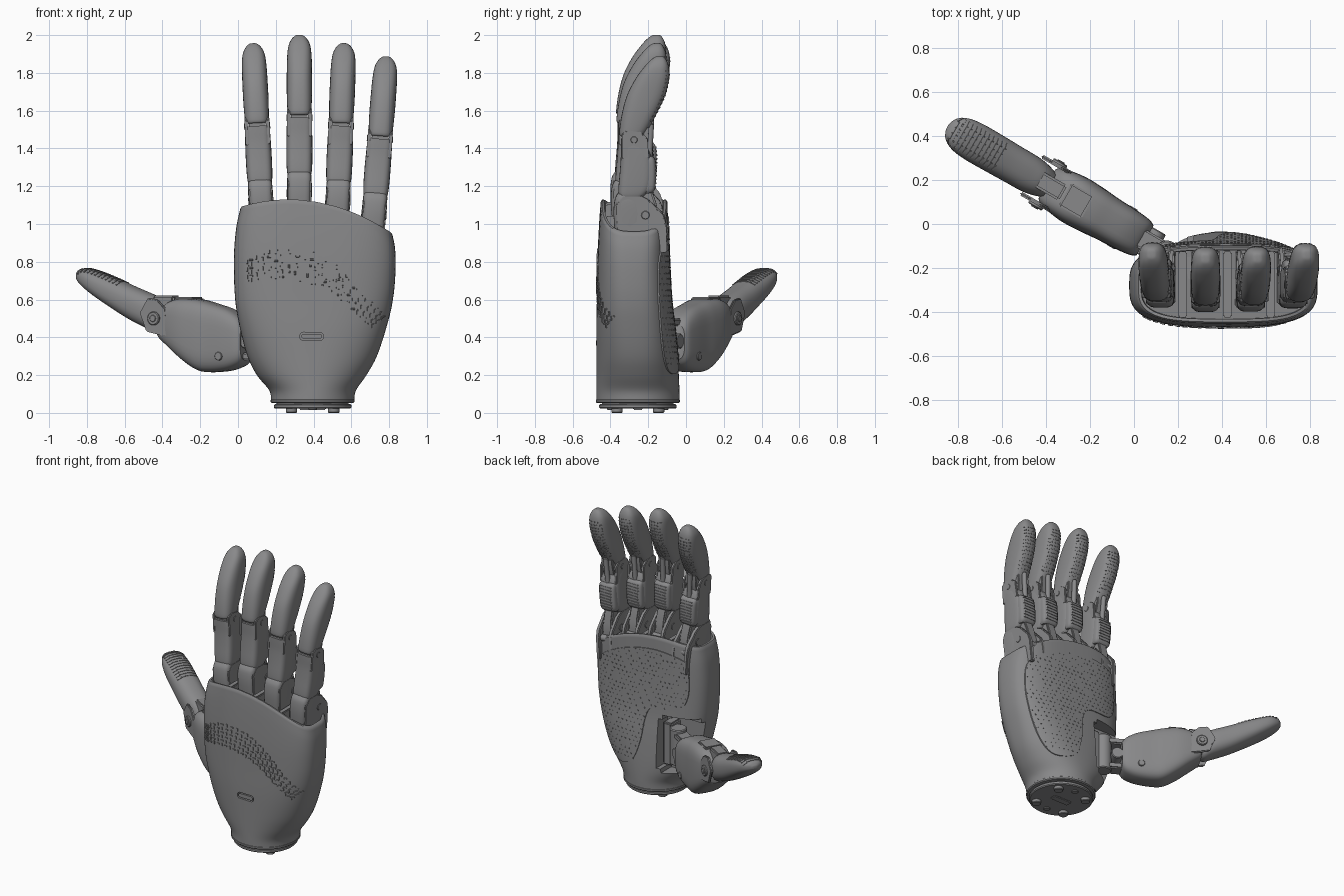
import bpy, bmesh, math
from mathutils import Matrix, Vector
from mathutils.bvhtree import BVHTree

if "Cube" in bpy.data.objects:
    bpy.data.objects.remove(bpy.data.objects["Cube"])

I = Matrix.Identity(4)
grey = bpy.data.materials.new('dark_grey')
grey.diffuse_color = (.25, .25, .255, 1)
grey.use_nodes = True
grey.node_tree.nodes["Principled BSDF"].inputs["Base Color"].default_value = grey.diffuse_color


def mesh(name, verts, faces, M=I, bevel=0):
    bm = bmesh.new()
    vs = [bm.verts.new(M @ Vector(v)) for v in verts]
    for f in faces:
        bm.faces.new([vs[i] for i in f])
    if bevel:
        bmesh.ops.bevel(bm, geom=bm.edges[:], offset=bevel, segments=2, affect='EDGES')
    bmesh.ops.recalc_face_normals(bm, faces=bm.faces)
    me = bpy.data.meshes.new(name)
    bm.to_mesh(me)
    bm.free()
    me.materials.append(grey)
    ob = bpy.data.objects.new(name, me)
    bpy.context.collection.objects.link(ob)
    return ob


def spline(pts, n, closed=False):
    """Catmull-Rom through tuples, n steps per span."""
    out, m = [], len(pts)
    get = (lambda i: pts[i % m]) if closed else (lambda i: pts[min(max(i, 0), m - 1)])
    for i in range(m if closed else m - 1):
        a, b, c, d = (get(i + k) for k in (-1, 0, 1, 2))
        for s in range(n):
            t = s / n
            out.append(tuple(.5 * (2 * q + (r - p) * t + (2 * p - 5 * q + 4 * r - w) * t * t
                                   + (3 * q - p - 3 * r + w) * t ** 3) for p, q, r, w in zip(a, b, c, d)))
    return out if closed else out + [tuple(pts[-1])]


def loft(name, rows, n=28, M=I, warp=None):
    """rows: (t, a0, a1, b0, b1, exponent) superellipse sections."""
    verts, faces = [], []
    for t, a0, a1, b0, b1, e in rows:
        for k in range(n):
            c, s = math.cos(math.tau * k / n), math.sin(math.tau * k / n)
            a = (a0 + a1) / 2 + (a1 - a0) / 2 * math.copysign(abs(c) ** (2 / e), c)
            b = (b0 + b1) / 2 + (b1 - b0) / 2 * math.copysign(abs(s) ** (2 / e), s)
            verts.append(warp(a, b, t) if warp else (a, b, t))
    for r in range(len(rows) - 1):
        for k in range(n):
            j = (k + 1) % n
            faces.append((r * n + k, r * n + j, r * n + n + j, r * n + n + k))
    faces += [tuple(range(n)), tuple(range(len(verts) - n, len(verts)))]
    return mesh(name, verts, faces, M)


def prism(name, poly, d0, d1, axis='x', M=I, bevel=0):
    n = len(poly)
    verts = [(d, p, q) if axis == 'x' else (p, d, q) for d in (d0, d1) for p, q in poly]
    faces = [(k, (k + 1) % n, n + (k + 1) % n, n + k) for k in range(n)]
    return mesh(name, verts, faces + [tuple(range(n)), tuple(range(n, 2 * n))], M, bevel)


def rect(a, b, c, d):
    return [(a, c), (b, c), (b, d), (a, d)]


def rod(name, p, q, r, M=I, n=24):
    p, q = M @ Vector(p), M @ Vector(q)
    R = Matrix.Translation(p) @ (q - p).to_track_quat('Z', 'Y').to_matrix().to_4x4()
    L, c = (q - p).length, min(r * .12, .006)
    return loft(name, [(t, -s, s, -s, s, 2) for t, s in ((0, r - c), (c, r), (L - c, r), (L, r - c))], n, R)


def volume(me):
    bm = bmesh.new()
    bm.from_mesh(me)
    v = abs(bm.calc_volume())
    bm.free()
    return v


def boolean(ob, other, op, keep=0):
    """Apply a boolean; if less than the keep share of volume is left, leave both parts as they were."""
    m = ob.modifiers.new('cut', 'BOOLEAN')
    m.object, m.operation, m.solver = other, op, 'EXACT'
    dg = bpy.context.evaluated_depsgraph_get()
    new = bpy.data.meshes.new_from_object(ob.evaluated_get(dg))
    ob.modifiers.clear()
    if volume(new) >= keep * volume(ob.data):
        ob.data = new
        bpy.data.objects.remove(other)


def studs(name, target, rays, l, w, h):
    """Small bars laid on a surface where rays (origin, direction, tangent) hit it."""
    target.data.calc_loop_triangles()
    tree = BVHTree.FromPolygons([v.co for v in target.data.vertices],
                                [t.vertices for t in target.data.loop_triangles])
    verts, faces = [], []
    for o, d, t in rays:
        hit, nor, _, _ = tree.ray_cast(Vector(o), Vector(d))
        if hit is None or abs(nor.dot(Vector(d))) < .35:
            continue
        t = Vector(t)
        t = (t - nor * t.dot(nor)).normalized()
        s, nor = nor.cross(t), nor if nor.dot(Vector(d)) < 0 else -nor
        b = len(verts)
        for z, k in ((-h, 1), (h, .85)):
            verts += [hit + nor * z + t * l * k * i + s * w * k * j for i, j in ((-1, -1), (1, -1), (1, 1), (-1, 1))]
        faces += [tuple(b + i for i in f) for f in ((0, 1, 2, 3), (4, 5, 6, 7), (0, 1, 5, 4),
                                                    (1, 2, 6, 5), (2, 3, 7, 6), (3, 0, 4, 7))]
    return mesh(name, verts, faces)


# Palm shell: lofted, top edge arched across x, open rim
def rim(x):
    return 1.13 - .6 * (x - .27) ** 2


def palm_warp(x, y, z):
    return (x, y, z if z < .6 else .6 + (z - .6) * (rim(x) - .6) / .45)


def palm_shell(name, o=0):
    rows = spline([(.065, .175, .615, -.475, -.035, 2), (.12, .165, .625, -.475, -.035, 2.05),
                   (.2, .1, .68, -.475, -.038, 2.2), (.3, .05, .735, -.475, -.045, 2.4),
                   (.45, .01, .785, -.475, -.06, 2.7), (.6, -.015, .82, -.472, -.078, 2.9),
                   (.8, -.022, .834, -.468, -.09, 3.1), (.95, -.01, .832, -.46, -.095, 3.3),
                   (1.04, .012, .818, -.452, -.098, 3.4)], 5)
    rows += [(1.05, .02, .81, -.445, -.105, 3.4), (1.048, .032, .798, -.432, -.118, 3.4),
             (1.0, .035, .795, -.43, -.12, 3.4)]
    return loft(name, [(t, a - o, b + o, c - o, d + o, e) for t, a, b, c, d, e in rows], 72, I, palm_warp)


palm = palm_shell('palm')
# Thumb notch
boolean(palm, prism('notch', rect(-.25, .27, .2, .6), -.21, .2, 'y', I, .03), 'DIFFERENCE', .8)
# Vent slots cut into the back of the hand, alternating direction
up = spline([(.05, .8), (.2, .86), (.4, .84), (.55, .75), (.66, .63), (.77, .51)], 5)
low = spline([(.05, .7), (.2, .72), (.36, .7), (.5, .64), (.61, .55), (.71, .46)], 5)
slots = studs('vent_slots', palm, [((a[0] + (b[0] - a[0]) * k / 5, -2, a[1] + (b[1] - a[1]) * k / 5), (0, 1, 0),
                                    (1, 0, .01) if (i + k) % 2 else (.01, 0, 1))
                                   for i, (a, b) in enumerate(zip(up, low)) for k in range(6)], .0115, .0045, .005)
boolean(palm, slots, 'DIFFERENCE', .8)
# Pill-shaped port with a groove around it
pill = [(.39 + sx * .042 + .022 * math.cos(a), .405 + .022 * math.sin(a))
        for sx, a0 in ((1, -math.pi / 2), (-1, math.pi / 2)) for a in [a0 + math.pi * k / 8 for k in range(8)]]
pill = [p for i, p in enumerate(pill)]
boolean(palm, prism('port_rim', pill, -.483, -.455, 'y'), 'DIFFERENCE', .8)
prism('port', [(.39 + (x - .39) * .87, .405 + (z - .405) * .62) for x, z in pill], -.474, -.45, 'y')
# Raised grip pad on the palm side
pad = palm_shell('palm_pad', .006)
outline = spline([(.09, 1.0), (.3, 1.04), (.55, .99), (.755, .87), (.785, .7), (.755, .5), (.69, .32), (.61, .22),
                  (.52, .21), (.44, .26), (.39, .4), (.365, .56), (.31, .64), (.13, .66), (.07, .75), (.065, .9)],
                 4, True)
boolean(pad, prism('pad_shape', outline, -.25, .2, 'y'), 'INTERSECT')
studs('palm_pad_dots', pad, [((.08 + .033 * i + .016 * (j % 2), 1, .26 + .03 * j), (0, -1, 0), (1, 0, 0))
                             for i in range(22) for j in range(26)], .005, .004, .0015)
# Webs between the knuckles
for x in (.222, .425, .622):
    prism('knuckle_web', rect(-.425, -.125, .9, rim(x) - .012), x - .02, x + .02, 'x', I, .006)

# Wrist plates and bolts
WX, WY = .395, -.255
rod('wrist_collar', (WX, WY, .052), (WX, WY, .075), .222, I, 64)
rod('wrist_neck', (WX, WY, .04), (WX, WY, .06), .19, I, 64)
rod('wrist_flange', (WX, WY, .022), (WX, WY, .047), .205, I, 64)
for sx in (-1, 1):
    for sy in (-1, 1):
        rod('wrist_bolt', (WX + sx * .112, WY + sy * .11, 0), (WX + sx * .112, WY + sy * .11, .03), .03)
    rod('wrist_pin', (WX, WY + sx * .14, .016), (WX, WY + sx * .14, .03), .022)
prism('wrist_connector', rect(WY - .025, WY + .025, .016, .03), WX - .07, WX + .07, 'x', I, .004)


# Fingers: one design, placed four times
def finger(tag, x, dy, dz, tilt):
    M = Matrix.Translation((x, dy, 1.15 + dz)) @ Matrix.Rotation(tilt, 4, 'Y') @ Matrix.Translation((0, 0, -1.15))

    def seg(part, rows, e=3.2):
        return loft(tag + part, spline([(z, -w, w, y0, y1, e) for z, y0, y1, w in rows], 4), 32, M)

    seg('_knuckle', [(.92, -.37, -.24, .06), (1.1, -.388, -.22, .065), (1.19, -.384, -.24, .065),
                     (1.225, -.37, -.25, .06), (1.235, -.36, -.26, .052)], 4)
    seg('_proximal', [(1.205, -.35, -.25, .055), (1.225, -.362, -.22, .064), (1.27, -.362, -.19, .068),
                      (1.35, -.355, -.182, .069), (1.43, -.35, -.19, .068), (1.49, -.35, -.22, .066),
                      (1.52, -.35, -.25, .06)], 4)
    grip = seg('_proximal_pad', [(1.235, -.25, -.185, .05), (1.26, -.25, -.168, .06), (1.34, -.25, -.163, .062),
                                 (1.41, -.25, -.168, .06), (1.43, -.25, -.185, .05)], 4)
    tip = seg('_fingertip', [(1.535, -.35, -.24, .056), (1.555, -.358, -.215, .063), (1.65, -.345, -.162, .067),
                             (1.75, -.318, -.115, .067), (1.84, -.272, -.094, .065), (1.9, -.228, -.096, .058),
                             (1.935, -.196, -.107, .042), (1.954, -.17, -.122, .022), (1.958, -.155, -.135, .008)],
              2.7)
    prism(tag + '_tip_tongue', [(-.335, 1.46), (-.335, 1.6), (-.205, 1.62), (-.2, 1.55), (-.215, 1.47)],
          -.044, .044, 'x', M, .006)
    prism(tag + '_proximal_tongue', [(-.33, 1.0), (-.33, 1.26), (-.19, 1.26), (-.16, 1.17), (-.15, 1.09), (-.15, 1.0)],
          -.034, .034, 'x', M, .008)
    for s in (-1, 1):
        prism(tag + '_knuckle_cheek', [(-.36, .92), (-.375, 1.18), (-.34, 1.225), (-.25, 1.225), (-.2, 1.2),
                                       (-.125, 1.12), (-.11, 1.07), (-.105, .92)], s * .036, s * .064, 'x', M, .006)
        prism(tag + '_joint_cheek', [(-.345, 1.42), (-.345, 1.55), (-.31, 1.575), (-.25, 1.565), (-.21, 1.53),
                                     (-.2, 1.42)], s * .046, s * .066, 'x', M, .005)
        rod(tag + '_joint_cap', (s * .06, -.28, 1.52), (s * .069, -.28, 1.52), .018, M)
        rod(tag + '_knuckle_cap', (s * .06, -.22, 1.12), (s * .067, -.22, 1.12), .022, M)
    rod(tag + '_knuckle_pin', (-.05, -.145, 1.06), (.05, -.145, 1.06), .022, M)
    rod(tag + '_link', (0, -.2, 1.42), (0, -.19, 1.6), .016, M)
    D = (0, -1, 0)
    studs(tag + '_pad_ridges', grip, [(M @ Vector((0, 1, 1.265 + .02 * k)), D, (1, 0, 0)) for k in range(8)],
          .048, .005, .003)
    studs(tag + '_tip_ridges', tip, [(M @ Vector((.022 * i, 1, 1.62 + .022 * k)), D, (1, 0, 0))
                                     for k in range(13) for i in (-2, -1, 0, 1, 2)], .008, .004, .002)


finger('index', .12, .008, 0, -.05)
finger('middle', .325, -.012, .043, 0)
finger('ring', .53, -.01, 0, .04)
finger('little', .722, .005, -.068, .08)

# Thumb: local axes are sideways, up, and outward along its length
T = Matrix(((.5, 0, -.866, .05), (.866, 0, .5, -.075), (0, 1, 0, 0), (0, 0, 0, 1)))


def thumb(part, rows, e):
    return loft('thumb_' + part, spline([(u, -w, w, z0, z1, e) for u, z0, z1, w in rows], 5), 36, T)


thumb('body', [(0, .28, .47, .078), (.03, .25, .51, .092), (.1, .225, .55, .1), (.2, .215, .58, .105),
               (.28, .225, .6, .112), (.37, .28, .608, .115), (.45, .345, .59, .105), (.5, .385, .55, .09),
               (.515, .4, .53, .075)], 3.6)
nail = thumb('tip', [(.5, .435, .575, .06), (.54, .42, .61, .075), (.6, .445, .635, .086), (.7, .49, .672, .088),
                     (.8, .545, .712, .09), (.9, .605, .747, .09), (.97, .652, .764, .08), (1.015, .688, .757, .055),
                     (1.033, .708, .74, .025), (1.037, .716, .73, .008)], 2.5)
studs('thumb_tip_ridges', nail, [(T @ Vector((.028 * i, 2, .76 + .022 * k)), (0, 0, -1), (.5, .866, 0))
                                 for k in range(12) for i in (-2, -1, 0, 1, 2)], .016, .004, .003)
for s in (-1, 1):
    prism('thumb_ear', [(.4, .42), (.55, .44), (.6, .49), (.61, .55), (.53, .6), (.43, .56)],
          s * .088, s * .106, 'x', T, .006)
    rod('thumb_hinge_cap', (s * .1, .5, .51), (s * .118, .5, .51), .036, T)
    rod('thumb_hinge_screw', (s * .11, .5, .51), (s * .123, .5, .51), .018, T)
    rod('thumb_body_screw', (s * .09, .3, .12), (s * .104, .3, .12), .022, T)
prism('thumb_top_link', rect(.5, .622, .43, .56), -.04, .04, 'x', T, .01)
prism('thumb_top_plate', rect(.5, .613, .3, .42), -.06, .06, 'x', T, .008)

# Thumb mount inside the notch
rod('thumb_swivel', (.15, -.13, .27), (.15, -.13, .52), .055)
prism('thumb_bracket', rect(-.22, -.11, .24, .54), .19, .26, 'x', I, .01)
for z in (.28, .46):
    prism('thumb_mount_arm', rect(z, z + .04, -.2, .06), -.045, .045, 'x', T, .008)
rod('thumb_axle', (-.07, .38, -.03), (.07, .38, -.03), .04, T)

# Smooth shading with crisp edges
bpy.ops.object.select_all(action='SELECT')
bpy.context.view_layer.objects.active = palm
bpy.ops.object.shade_smooth_by_angle(angle=math.radians(35))
